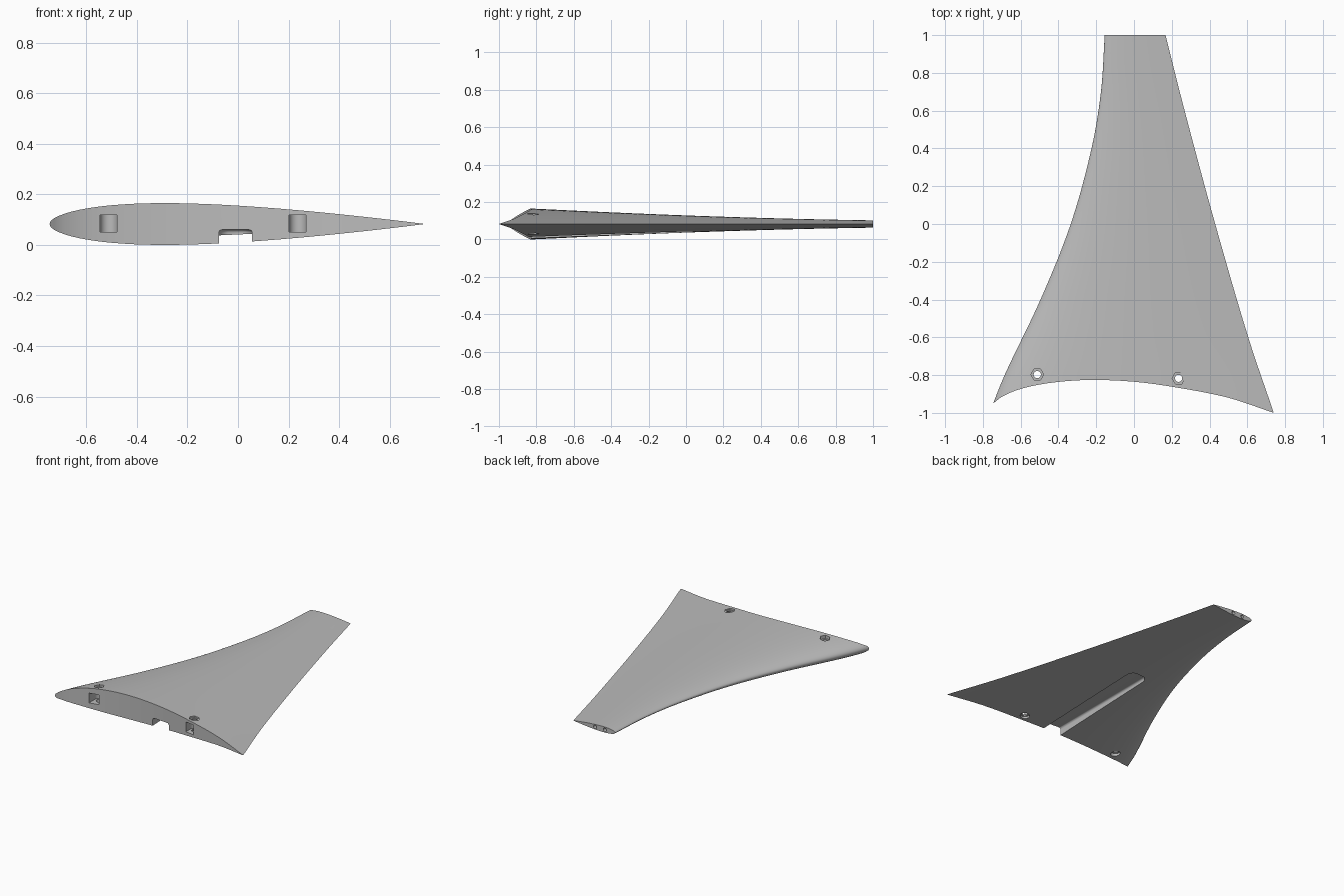
import bpy, bmesh, math
from mathutils import Vector

if "Cube" in bpy.data.objects:
    bpy.data.objects.remove(bpy.data.objects["Cube"], do_unlink=True)

MID = 0.0825          # height of the chord plane
THICK = 0.12          # thickness to chord ratio
N_CHORD, N_SPAN = 36, 40

# Plan outline: leading and trailing edge as (y, x), root edge as (x, y)
LEADING = [(-1.0, -.765), (-.8, -.685), (-.4, -.495), (0, -.335), (.4, -.225), (.7, -.175), (1, -.155)]
TRAILING = [(-1.0, .74), (-.6, .605), (0, .43), (.6, .268), (1, .167)]
ROOT = [(-.745, -.95), (-.7, -.915), (-.6, -.873), (-.45, -.842), (-.25, -.826),
        (0, -.835), (.24, -.868), (.5, -.92), (.74, -1)]


def smooth_curve(points, t):
    """Cubic interpolation through the points."""
    t = min(max(t, points[0][0]), points[-1][0])
    last = len(points) - 1
    i = next(k for k in range(last) if t <= points[k + 1][0])

    def slope(k):
        a, b = points[max(k - 1, 0)], points[min(k + 1, last)]
        return (b[1] - a[1]) / (b[0] - a[0])

    (x0, y0), (x1, y1) = points[i], points[i + 1]
    h = x1 - x0
    u = (t - x0) / h
    return ((1 + 2 * u) * (1 - u) ** 2 * y0 + u * (1 - u) ** 2 * h * slope(i)
            + u * u * (3 - 2 * u) * y1 + u * u * (u - 1) * h * slope(i + 1))


def plan_x(c, y):
    le, te = smooth_curve(LEADING, y), smooth_curve(TRAILING, y)
    return le + c * (te - le), te - le


def half_thickness(c):
    return 5 * THICK * (.2969 * math.sqrt(c) - .126 * c - .3516 * c**2 + .2843 * c**3 - .1036 * c**4)


def root_y(c):
    y = -.85
    for _ in range(12):
        y = smooth_curve(ROOT, plan_x(c, y)[0])
    return y


def finish(bm, name):
    bmesh.ops.recalc_face_normals(bm, faces=bm.faces)
    mesh = bpy.data.meshes.new(name)
    bm.to_mesh(mesh)
    bm.free()
    obj = bpy.data.objects.new(name, mesh)
    bpy.context.collection.objects.link(obj)
    return obj


# Wing skin: symmetric section lofted from the curved root to the flat tip
bm = bmesh.new()
upper, lower = [], []
for i in range(N_CHORD + 1):
    c = (1 - math.cos(math.pi * i / N_CHORD)) / 2
    start = root_y(c)
    top_row, low_row = [], []
    for j in range(N_SPAN + 1):
        y = start + (1 - start) * j / N_SPAN
        x, chord = plan_x(c, y)
        h = half_thickness(c) * chord
        top = bm.verts.new((x, y, MID + h))
        top_row.append(top)
        low_row.append(top if i in (0, N_CHORD) else bm.verts.new((x, y, MID - h)))
    upper.append(top_row)
    lower.append(low_row)
for i in range(N_CHORD):
    for rows in (upper, lower):
        for j in range(N_SPAN):
            bm.faces.new((rows[i][j], rows[i + 1][j], rows[i + 1][j + 1], rows[i][j + 1]))
    for j in (0, N_SPAN):     # root and tip walls
        loop = [upper[i][j], upper[i + 1][j], lower[i + 1][j], lower[i][j]]
        bm.faces.new(list(dict.fromkeys(loop)))
wing = finish(bm, "wing_panel")

grey = bpy.data.materials.new("plain_grey")
grey.use_nodes = True
grey.diffuse_color = (.5, .5, .5, 1)
grey.node_tree.nodes["Principled BSDF"].inputs["Base Color"].default_value = (.5, .5, .5, 1)
wing.data.materials.append(grey)

cutters = []


def prism(name, outline, direction):
    """Extrude a closed outline along a direction to make a cutter."""
    bm = bmesh.new()
    face = bm.faces.new([bm.verts.new(p) for p in outline])
    new = bmesh.ops.extrude_face_region(bm, geom=[face])["geom"]
    bmesh.ops.translate(bm, vec=direction, verts=[v for v in new if isinstance(v, bmesh.types.BMVert)])
    obj = finish(bm, name)
    cutters.append(obj)
    return obj


def ring(x, y, z, r, sides):
    return [(x + r * math.cos(math.tau * k / sides), y + r * math.sin(math.tau * k / sides), z)
            for k in range(sides)]


# Bolt fixings: root pocket with round end, through hole, recesses above and below
for side, x, y, depth in (("front", -.512, -.797, .132), ("rear", .236, -.817, .125)):
    r = .034
    pocket = [(x + r, -1.1, .05), (x - r, -1.1, .05)]
    pocket += [(x - r * math.cos(math.pi * k / 12), y + r * math.sin(math.pi * k / 12), .05) for k in range(13)]
    prism(side + "_pocket_cutter", pocket, Vector((0, 0, .068)))
    prism(side + "_hole_cutter", ring(x, y, -.1, .019, 24), Vector((0, 0, .4)))
    prism(side + "_hex_cutter", ring(x, y, depth, .034, 6), Vector((0, 0, .2)))
    prism(side + "_counterbore_cutter", ring(x, y, 2 * MID - depth, .031, 24), Vector((0, 0, -.2)))

# Underside channel with rounded far end and softened ceiling
slot_x, half, end, ceiling = -.01, .066, .05, .06
r = .05
plan = [(slot_x + half, -1.1, -.1), (slot_x + half, end - r, -.1)]
for cx, base in ((half - r, 0), (r - half, math.pi / 2)):
    plan += [(slot_x + cx + r * math.cos(base + a * math.pi / 12),
              end - r + r * math.sin(base + a * math.pi / 12), -.1) for a in range(1, 7)]
plan.append((slot_x - half, -1.1, -.1))
slot = prism("channel_cutter", plan, Vector((0, 0, ceiling + .1)))
bm = bmesh.new()
bm.from_mesh(slot.data)
rim = [e for e in bm.edges if all(v.co.z > 0 for v in e.verts) and max(v.co.y for v in e.verts) > -1]
bmesh.ops.bevel(bm, geom=rim, offset=.013, segments=4, profile=.5, affect='EDGES')
bm.to_mesh(slot.data)
bm.free()

# Two small dowel holes in the tip
for k, x in enumerate((-.075, 0)):
    outline = [(x + a, .9, MID + b) for a, b, _ in ring(0, 0, 0, .012, 20)]
    prism("tip_hole_cutter_%d" % k, outline, Vector((0, .2, 0)))

# Cut everything, then drop the helpers
bpy.context.view_layer.objects.active = wing
for cutter in cutters:
    cutter.hide_render = True
    mod = wing.modifiers.new(cutter.name, 'BOOLEAN')
    mod.operation = 'DIFFERENCE'
    mod.solver = 'EXACT'
    mod.object = cutter
    bpy.ops.object.modifier_apply(modifier=mod.name)
for cutter in cutters:
    bpy.data.objects.remove(cutter, do_unlink=True)

bpy.ops.object.select_all(action='DESELECT')
wing.select_set(True)
bpy.ops.object.shade_smooth_by_angle(angle=math.radians(30))
